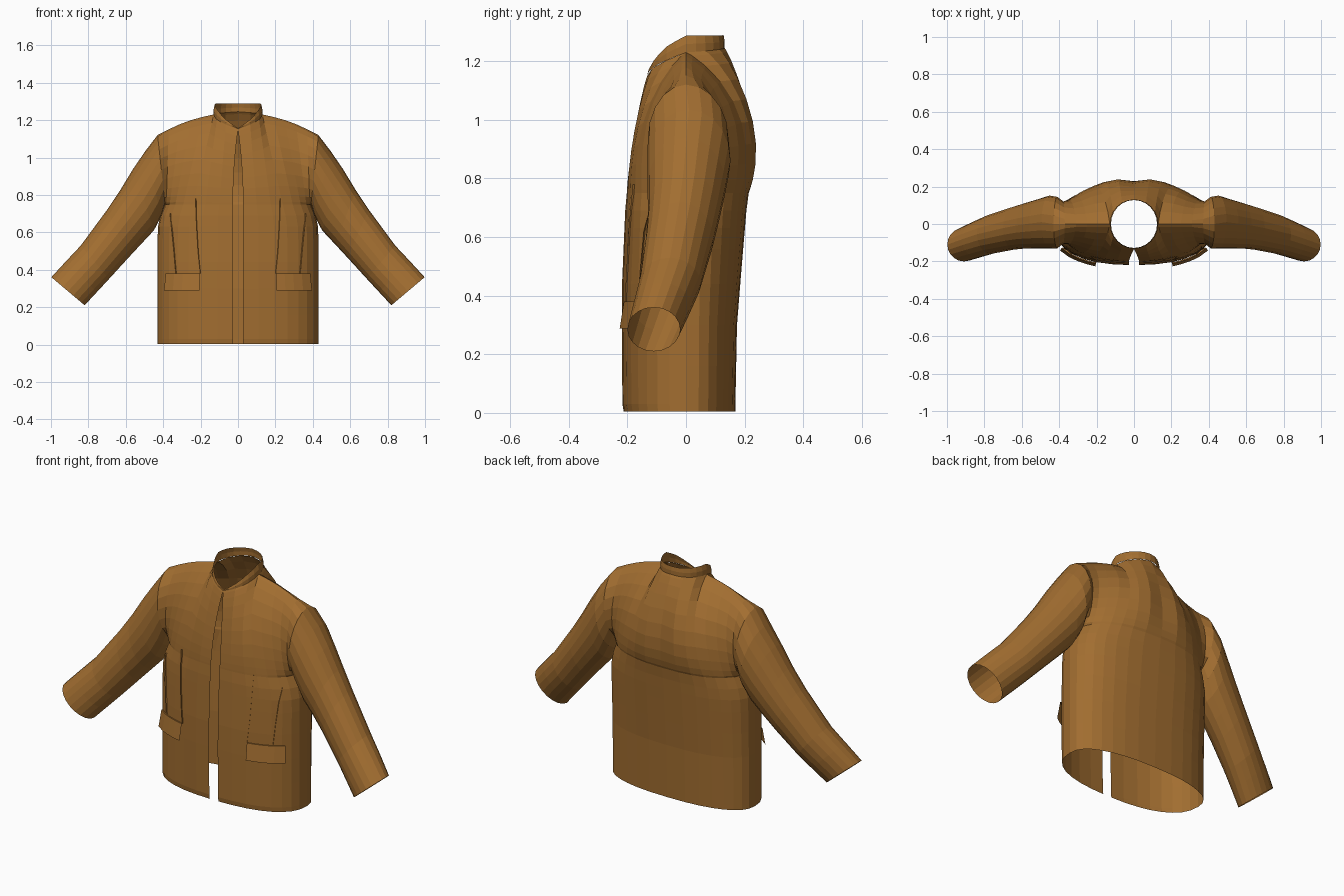
import bpy, bmesh, math
from mathutils import Vector

if "Cube" in bpy.data.objects:
    bpy.data.objects.remove(bpy.data.objects["Cube"])

cloth = bpy.data.materials.new("tan brown cloth")
cloth.diffuse_color = (0.36, 0.155, 0.03, 1)
cloth.use_nodes = True
cloth.node_tree.nodes["Principled BSDF"].inputs["Base Color"].default_value = cloth.diffuse_color
N, R, PIT = 8, 10, 0.75          # columns per quarter, rows above armpit, armpit height


def interp(table, v):
    for (a, p), (b, q) in zip(table, table[1:]):
        if v <= b:
            return p + (q - p) * max(0, v - a) / (b - a)
    return table[-1][1]


def lerp(a, b, t):
    return a + (b - a) * t


def build(name, grids):
    """Mesh from grids of points, welded and mirrored across x."""
    bm = bmesh.new()
    for rows in grids:
        vs = [[bm.verts.new(p) for p in r] for r in rows]
        for a, b in zip(vs, vs[1:]):
            for i in range(len(a) - 1):
                bm.faces.new((a[i], a[i + 1], b[i + 1], b[i]))
    bmesh.ops.remove_doubles(bm, verts=bm.verts, dist=0.0005)
    bmesh.ops.dissolve_degenerate(bm, edges=bm.edges, dist=0.0001)
    bmesh.ops.recalc_face_normals(bm, faces=bm.faces)
    me = bpy.data.meshes.new(name)
    bm.to_mesh(me)
    bm.free()
    me.materials.append(cloth)
    ob = bpy.data.objects.new(name, me)
    bpy.context.collection.objects.link(ob)
    m = ob.modifiers.new("Mirror", 'MIRROR')
    m.merge_threshold = 0.001
    return ob


WIDTH = [(0, .43), (.62, .43), (.69, .415), (PIT, .39)]
FRONT = [(0, .212), (.03, .217), (.4, .22), (.7, .207), (PIT, .202)]
BACK = [(0, .168), (.3, .174), (.5, .19), (.7, .207), (PIT, .214)]


def torso(side, s, z):
    """Rounded torso section: side -1 front, 1 back; s 0 centre to 1 side seam."""
    a = s * math.pi / 2
    d = interp(FRONT if side < 0 else BACK, z)
    x = interp(WIDTH, z) * math.sin(a) ** 0.833
    if s == 0 and side < 0:
        x = 0.027
    return Vector((x, side * d * max(0, math.cos(a)) ** 0.833, z))


def top_edge(side, s):
    """Neckline for the inner columns, then the shoulder seam."""
    k = s * N / 3
    if k <= 1:
        a = k * math.pi / 2
        z = lerp(1.15, 1.23, k) if side < 0 else lerp(1.245, 1.23, k)
        return Vector((0.13 * math.sin(a), side * 0.132 * math.cos(a), z))
    u = (s * N - 3) / (N - 3)
    return Vector((lerp(.13, .43, u), 0, lerp(1.23, 1.12, u) + .015 * math.sin(math.pi * u)))


def upper(side, s, k):
    """Chest and back panels from armpit level to the top edge."""
    t = (1 - math.cos(math.pi * k / R)) / 2
    p, q = torso(side, s, PIT), top_edge(side, s)
    power = (1.3 if side < 0 else 2) + 1.5 * min(1, 2 * s)
    y = lerp(q.y, p.y, max(0, 1 - t ** power) ** 0.85)
    y += side * (.13 if side < 0 else .145) * s ** 6 * 2 * math.sqrt(max(0, t * (1 - t)))
    if side > 0:   # shoulder blades with a shallow spine groove
        y += (.022 if s == 0 else .04 * (1 - s)) * math.sin(math.pi * t ** .75)
    x = lerp(p.x, q.x, t)
    if s == 0:
        x = .027 * (1 - t * t) if side < 0 else 0
    return Vector((x, y, lerp(PIT, q.z, t)))


# Torso: lower tube, open down the front, plus chest and back panels
S = [i / N for i in range(N + 1)]
lower = [[torso(-1, s, z) for s in S] + [torso(1, s, z) for s in S[-2::-1]]
         for z in (0.004, .03, .16, .3, .44, .56, .63, .69, PIT)]
build("jacket_body", [lower] + [[[upper(sd, s, k) for s in S] for k in range(R + 1)]
                                for sd in (-1, 1)])

# Sleeves: armhole loop lofted to an open cuff
hole = [upper(-1, 1, k) for k in range(R + 1)] + [upper(1, 1, k) for k in range(R - 1, -1, -1)]
# top x, top z, bottom x, bottom z, centre y, half depth
stations = [(.495, 1.035, .41, .685, .01, .142), (.56, .94, .45, .61, .002, .133),
            (.63, .825, .52, .535, -.008, .122), (.70, .72, .585, .465, -.022, .115),
            (.84, .53, .69, .35, -.055, .105), (.92, .445, .755, .28, -.082, .098),
            (.998, .36, .82, .21, -.11, .09)]
rings = [hole]
for tx, tz, bx, bz, cy, hd in stations:
    ring = []
    for k in range(2 * R + 1):
        a = math.pi * k / R
        f = (1 - math.cos(a)) / 2
        ring.append(Vector((lerp(bx, tx, f), cy - hd * math.sin(a), lerp(bz, tz, f))))
    rings.append(ring)
build("sleeves", [rings])

# Stand collar: rises from the neckline, tapering to nothing at the throat
base = [top_edge(-1, i / 3 * 3 / N) for i in (0, .5, 1, 1.5, 2, 2.5, 3)]
base += [top_edge(1, i / N) for i in (2.5, 2, 1.5, 1, .5, 0)]
base[-1].x = 0
rise = [.008, .015, .024, .036, .048, .053, .057] + [.055, .053, .05, .048, .046, .045]
mid = [Vector((p.x * 1.0, p.y, p.z + h * .5)) for p, h in zip(base, rise)]
rim = [Vector((p.x * .95, p.y * .97, p.z + h)) for p, h in zip(base, rise)]
build("collar", [[base, mid, rim]])


def on_front(x, z, out=0):
    """Point on the torso front at x, pushed outwards by out."""
    z0 = min(z, PIT)
    r = min(1, x / interp(WIDTH, z0))
    y = -interp(FRONT, z0) * max(0, 1 - r ** 2.4) ** (1 / 2.4)
    n = Vector((x * .8, y * 1.6, 0)).normalized()
    return Vector((x, y, z)) + n * out


# Pocket flaps: flared strips, hinged at the top
flap_x = [.2 + .18 * i / 4 for i in range(5)]
build("pocket_flaps", [[[on_front(x, .38, .001) for x in flap_x],
                        [on_front(x, .38, .008) for x in flap_x],
                        [on_front(x - .004, .288, .024) for x in flap_x]]])


# Front darts: narrow raised pleats running up from the pockets
def dart(pts):
    return [[on_front(x, z, -.003) for x, z in pts], [on_front(x, z, .005) for x, z in pts]]


build("front_darts", [dart([(.2, .38), (.212, .5), (.22, .64), (.225, .78)]),
                      dart([(.33, .38), (.34, .5), (.352, .62), (.36, .7)])])
